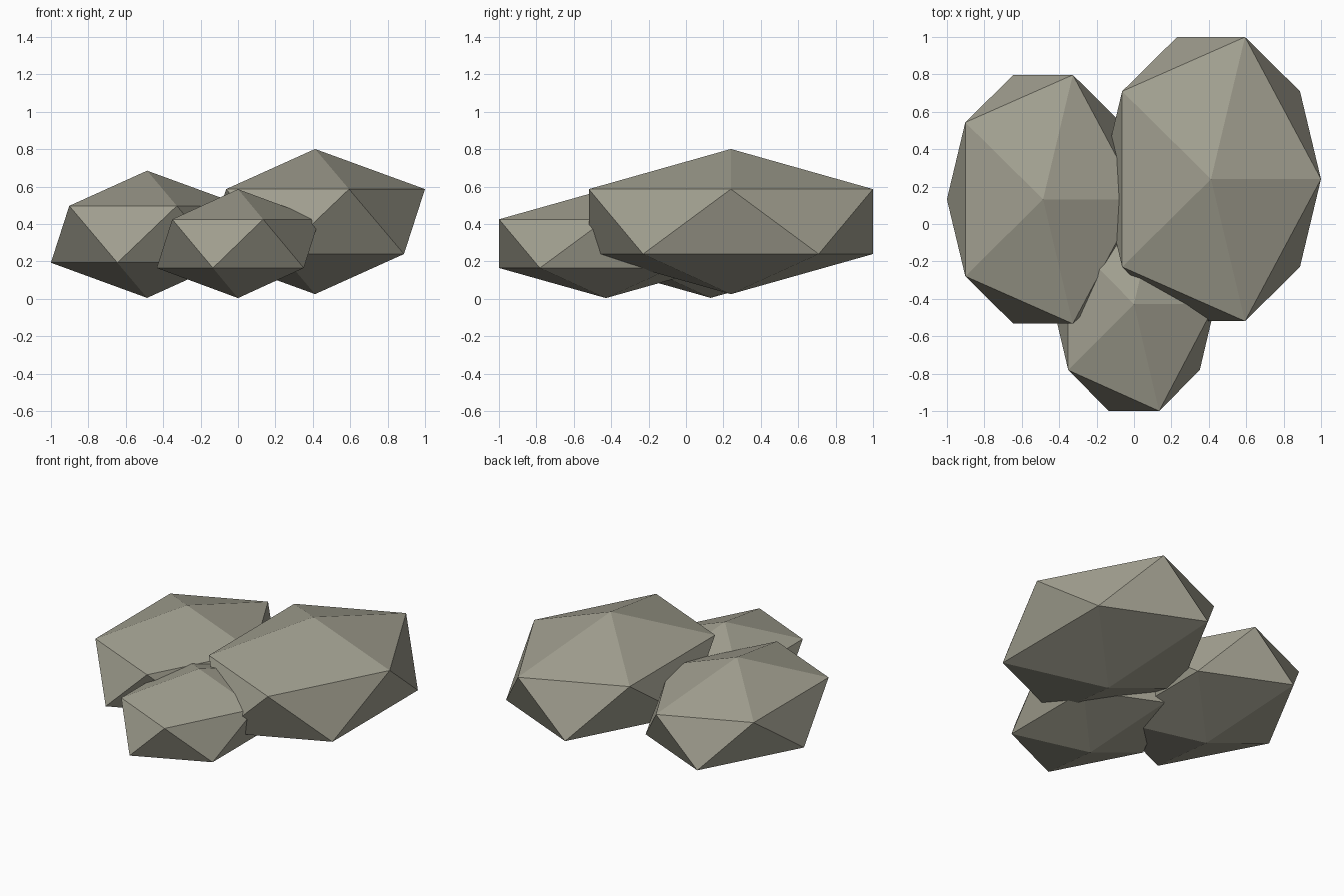
import bpy

cube = bpy.data.objects.get("Cube")
if cube:
    bpy.data.objects.remove(cube, do_unlink=True)

# Single warm grey stone colour
stone = bpy.data.materials.new("warm_grey_stone")
stone.use_nodes = True
colour = (0.36, 0.35, 0.28, 1)
stone.diffuse_color = colour
bsdf = stone.node_tree.nodes["Principled BSDF"]
bsdf.inputs["Base Color"].default_value = colour
bsdf.inputs["Roughness"].default_value = 0.9


def rock(name, centre, radii):
    """Flat-shaded stretched icosahedron."""
    bpy.ops.mesh.primitive_ico_sphere_add(subdivisions=1, radius=1, location=centre)
    ob = bpy.context.object
    ob.name = name
    ob.scale = radii
    bpy.ops.object.transform_apply(location=False, rotation=False, scale=True)
    bpy.ops.object.shade_flat()
    ob.data.materials.append(stone)


# Cluster of three overlapping boulders
rock("large_rock", (0.412, 0.24, 0.413), (0.657, 0.893, 0.388))
rock("medium_rock", (-0.486, 0.132, 0.345), (0.575, 0.782, 0.34))
rock("small_rock", (0, -0.428, 0.295), (0.486, 0.672, 0.291))
